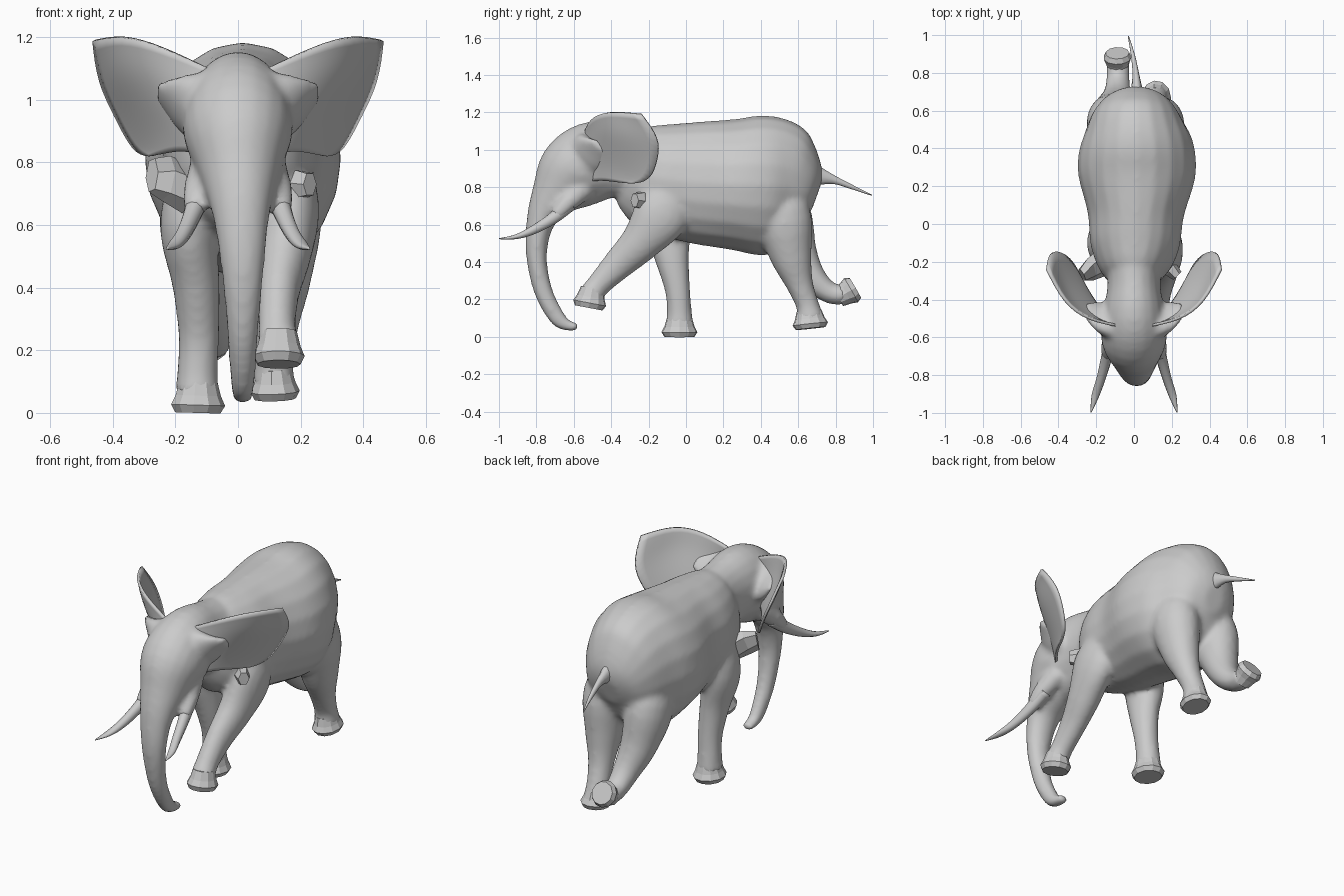
import bpy, bmesh, math
from mathutils import Vector


def catmull(a, b, c, d, t):
    return [0.5 * (2*q + (r-p)*t + (2*p-5*q+4*r-s)*t*t + (3*q-p-3*r+s)*t**3)
            for p, q, r, s in zip(a, b, c, d)]


def loft(bm, secs, sides=20, steps=4):
    """Closed tube through sections (x, y, z, half width, half depth)."""
    pts = []
    for i in range(len(secs) - 1):
        a, d = secs[max(i-1, 0)], secs[min(i+2, len(secs)-1)]
        pts += [catmull(a, secs[i], secs[i+1], d, k/steps) for k in range(steps)]
    pts.append(secs[-1])
    rings = []
    for i, p in enumerate(pts):
        lo, hi = pts[max(i-1, 0)], pts[min(i+1, len(pts)-1)]
        t = (Vector(hi[:3]) - Vector(lo[:3])).normalized()
        side = (Vector((1, 0, 0)) - t * t.x).normalized()
        up = t.cross(side)
        ring = []
        for k in range(sides):
            a = 2 * math.pi * k / sides
            ring.append(bm.verts.new(Vector(p[:3]) + side * math.cos(a) * p[3] + up * math.sin(a) * p[4]))
        rings.append(ring)
    for r, s in zip(rings, rings[1:]):
        for k in range(sides):
            j = (k + 1) % sides
            bm.faces.new((r[k], r[j], s[j], s[k]))
    bm.faces.new(rings[0][::-1])
    bm.faces.new(rings[-1])


def finish(bm, name, smooth=True):
    bmesh.ops.recalc_face_normals(bm, faces=bm.faces)
    me = bpy.data.meshes.new(name)
    bm.to_mesh(me)
    bm.free()
    for p in me.polygons:
        p.use_smooth = smooth
    ob = bpy.data.objects.new(name, me)
    bpy.context.collection.objects.link(ob)
    return ob


def tube(name, secs, sides=14, steps=4, smooth=True):
    bm = bmesh.new()
    loft(bm, secs, sides, steps)
    return finish(bm, name, smooth)


# torso, head, trunk and legs are lofted together and fused into one skin
torso = [(0, -.34, .885, .09, .18), (0, -.25, .87, .18, .26), (.005, -.12, .845, .235, .297),
         (.01, .05, .825, .255, .327), (.015, .25, .815, .31, .35), (.015, .40, .81, .305, .375),
         (.01, .52, .80, .26, .355), (.01, .61, .78, .21, .28), (.01, .67, .765, .15, .18),
         (.01, .70, .755, .06, .08)]
head = [(0, -.10, .91, .16, .20), (0, -.31, .935, .14, .195), (0, -.48, .945, .165, .21),
        (0, -.60, .895, .175, .19), (.005, -.685, .78, .135, .145), (.01, -.77, .64, .093, .082),
        (.015, -.80, .45, .068, .057), (.015, -.765, .25, .05, .05), (.015, -.69, .105, .04, .045),
        (.015, -.63, .06, .034, .03), (.015, -.575, .055, .028, .024)]
jaw = [(0, -.42, .82, .10, .08), (0, -.55, .75, .08, .06), (0, -.63, .70, .045, .03)]
front_leg_right = [(.15, -.06, .82, .07, .10), (.17, -.13, .66, .09, .15), (.15, -.24, .51, .085, .11),
                   (.13, -.36, .39, .068, .085), (.125, -.47, .275, .06, .065), (.13, -.51, .22, .07, .07)]
front_leg_left = [(-.14, -.10, .80, .07, .10), (-.16, -.10, .60, .09, .13), (-.135, -.075, .42, .077, .092),
                  (-.125, -.045, .25, .066, .068), (-.13, -.035, .12, .066, .068), (-.13, -.035, .06, .072, .08)]
back_leg_right = [(.10, .44, .90, .06, .09), (.14, .515, .66, .125, .15), (.137, .56, .44, .10, .115),
                  (.125, .605, .29, .072, .075), (.115, .65, .17, .062, .062), (.115, .665, .09, .07, .08)]
back_leg_left = [(-.09, .44, .90, .06, .09), (-.13, .52, .65, .12, .15), (-.115, .60, .44, .10, .105),
                 (-.09, .68, .31, .075, .075), (-.085, .77, .235, .062, .058), (-.085, .85, .225, .064, .055)]
bm = bmesh.new()
for secs in (torso, head, jaw, front_leg_right, front_leg_left, back_leg_right, back_leg_left):
    loft(bm, secs)
# tusk sockets and tapering ear bases
for s in (-1, 1):
    loft(bm, [(s*.09, -.55, .80, .06, .07), (s*.125, -.64, .71, .05, .05), (s*.14, -.70, .645, .035, .035)])
    loft(bm, [(s*.07, -.53, .97, .10, .13), (s*.14, -.51, .98, .075, .12),
              (s*.20, -.485, 1.0, .04, .10), (s*.26, -.46, 1.03, .012, .05)])
body = finish(bm, "body")
rem = body.modifiers.new("fuse", 'REMESH')
rem.mode = 'VOXEL'
rem.voxel_size = .014
rem.use_smooth_shade = True
sm = body.modifiers.new("soften", 'SMOOTH')
sm.factor = .5
sm.iterations = 10


# faceted feet with flat soles
def foot(name, ankle, sole, rx, ry):
    a, b = Vector(ankle), Vector(sole)
    secs = [(*a.lerp(b, f), rx*w, ry*w) for f, w in ((0, .70), (.45, .84), (.75, 1), (1, .84))]
    tube(name, secs, sides=11, steps=1, smooth=False)


foot("front_foot_right", (.13, -.50, .26), (.13, -.52, .155), .083, .09)
foot("front_foot_left", (-.127, -.035, .10), (-.13, -.035, .0), .088, .097)
foot("back_foot_right", (.115, .657, .14), (.118, .667, .045), .08, .096)
foot("back_foot_left", (-.085, .815, .21), (-.088, .905, .262), .075, .075)

# tusks
for s, side in ((-1, "left"), (1, "right")):
    tube("tusk_" + side, [(s*.12, -.62, .71, .04, .04), (s*.145, -.71, .635, .03, .033),
                          (s*.175, -.82, .57, .024, .024), (s*.205, -.91, .535, .02, .013),
                          (s*.228, -.998, .525, .003, .003)], sides=10)

# ears: thin sheets from the head, outwards and back
ear_rows = [[(.07, -.54, 1.09), (.24, -.51, 1.17), (.37, -.42, 1.21), (.46, -.24, 1.19)],
            [(.11, -.54, 1.04), (.26, -.485, 1.09), (.385, -.37, 1.11), (.445, -.14, 1.06)],
            [(.13, -.53, .97), (.25, -.46, 1.01), (.34, -.33, 1.0), (.39, -.15, .95)],
            [(.13, -.52, .90), (.21, -.45, .92), (.28, -.33, .89), (.33, -.19, .83)],
            [(.12, -.52, .83), (.18, -.45, .84), (.23, -.38, .83), (.28, -.29, .82)]]
for s, side in ((-1, "left"), (1, "right")):
    bm = bmesh.new()
    grid = [[bm.verts.new((s*x, y, z)) for x, y, z in row] for row in ear_rows]
    for r, q in zip(grid, grid[1:]):
        for k in range(3):
            bm.faces.new((r[k], r[k+1], q[k+1], q[k]))
    ear = finish(bm, "ear_" + side)
    sub = ear.modifiers.new("round", 'SUBSURF')
    sub.levels = sub.render_levels = 2
    sub.boundary_smooth = 'PRESERVE_CORNERS'
    sol = ear.modifiers.new("thickness", 'SOLIDIFY')
    sol.thickness = .014
    sol.offset = 0

# angular shoulder folds behind the ears
tube("shoulder_fold_left", [(-.16, -.20, .71, .06, .09), (-.23, -.24, .75, .05, .085),
                            (-.275, -.27, .76, .035, .06)], sides=6, steps=1, smooth=False)
tube("shoulder_fold_right", [(.15, -.20, .72, .05, .06), (.20, -.245, .73, .04, .05),
                             (.23, -.275, .73, .03, .04)], sides=6, steps=1, smooth=False)

# tail
tube("tail", [(.015, .60, .90, .05, .09), (.015, .69, .865, .035, .06), (.01, .79, .84, .018, .024),
              (-.005, .89, .80, .011, .012), (-.03, .995, .757, .003, .003)], sides=10)
